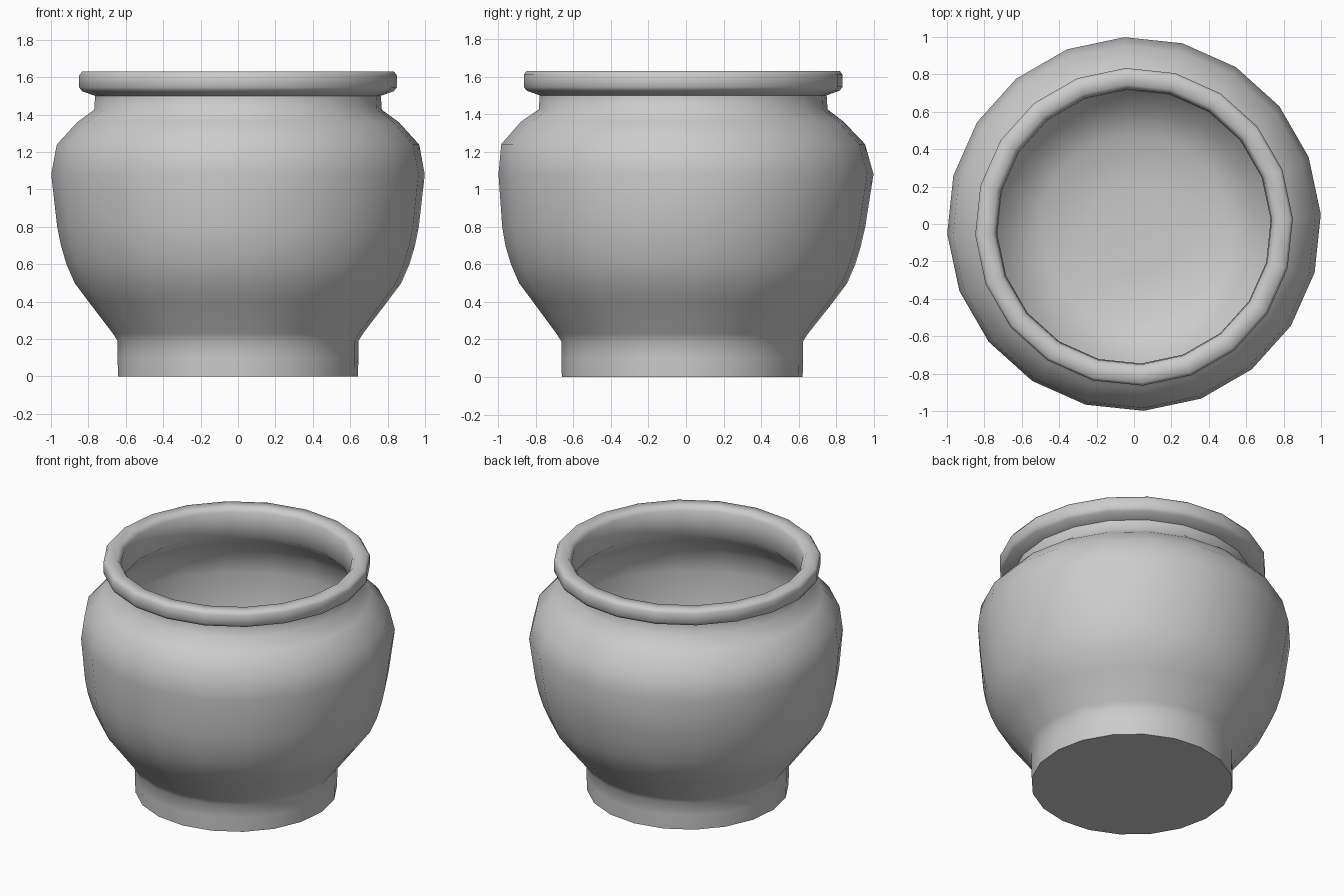
import bpy, bmesh, math

if "Cube" in bpy.data.objects:
    bpy.data.objects.remove(bpy.data.objects["Cube"])

SIDES = 20
PHASE = math.radians(3)


def lathe(name, profile):
    """Spin (radius, z, y offset) points about z; close both ends with a cap."""
    bm = bmesh.new()
    rings = []
    for r, z, off in profile:
        rings.append([bm.verts.new((r * math.cos(PHASE + 2 * math.pi * i / SIDES),
                                    r * math.sin(PHASE + 2 * math.pi * i / SIDES) + off, z))
                      for i in range(SIDES)])
    for a, b in zip(rings, rings[1:]):
        for i in range(SIDES):
            j = (i + 1) % SIDES
            bm.faces.new((a[i], a[j], b[j], b[i]))
    bm.faces.new(rings[0][::-1])
    bm.faces.new(rings[-1])
    bmesh.ops.recalc_face_normals(bm, faces=bm.faces)
    mesh = bpy.data.meshes.new(name)
    bm.to_mesh(mesh)
    bm.free()
    obj = bpy.data.objects.new(name, mesh)
    bpy.context.collection.objects.link(obj)
    bpy.ops.object.select_all(action='DESELECT')
    obj.select_set(True)
    bpy.context.view_layer.objects.active = obj
    bpy.ops.object.shade_smooth_by_angle(angle=math.radians(55))
    return obj


# Foot, belly, shoulder and neck on the outside
outer = [(.642, 0, -.02), (.645, .10, -.02), (.645, .19, -.02), (.67, .23, -.02),
         (.80, .40, -.015), (.875, .50, -.015), (.918, .60, -.015), (.948, .70, -.015),
         (.968, .80, -.012), (1.0, 1.08, 0), (.97, 1.24, -.015), (.86, 1.36, -.02),
         (.77, 1.425, -.015), (.765, 1.50, -.015)]
# Rolled rim
rim = [(.835, 1.525, -.015), (.85, 1.545, -.015), (.85, 1.61, -.015),
       (.835, 1.63, -.015), (.76, 1.63, -.015), (.737, 1.60, -.015)]
# Hollow inside, ending in a rounded floor
inner = [(.732, 1.43, -.015), (.83, 1.34, -.015), (.93, 1.22, -.015), (.955, 1.08, -.012),
         (.925, .80, -.012), (.875, .61, -.015), (.77, .42, -.015), (.65, .25, -.02),
         (.50, .17, -.02), (.25, .14, -.02)]

lathe("pot", outer + rim + inner)
